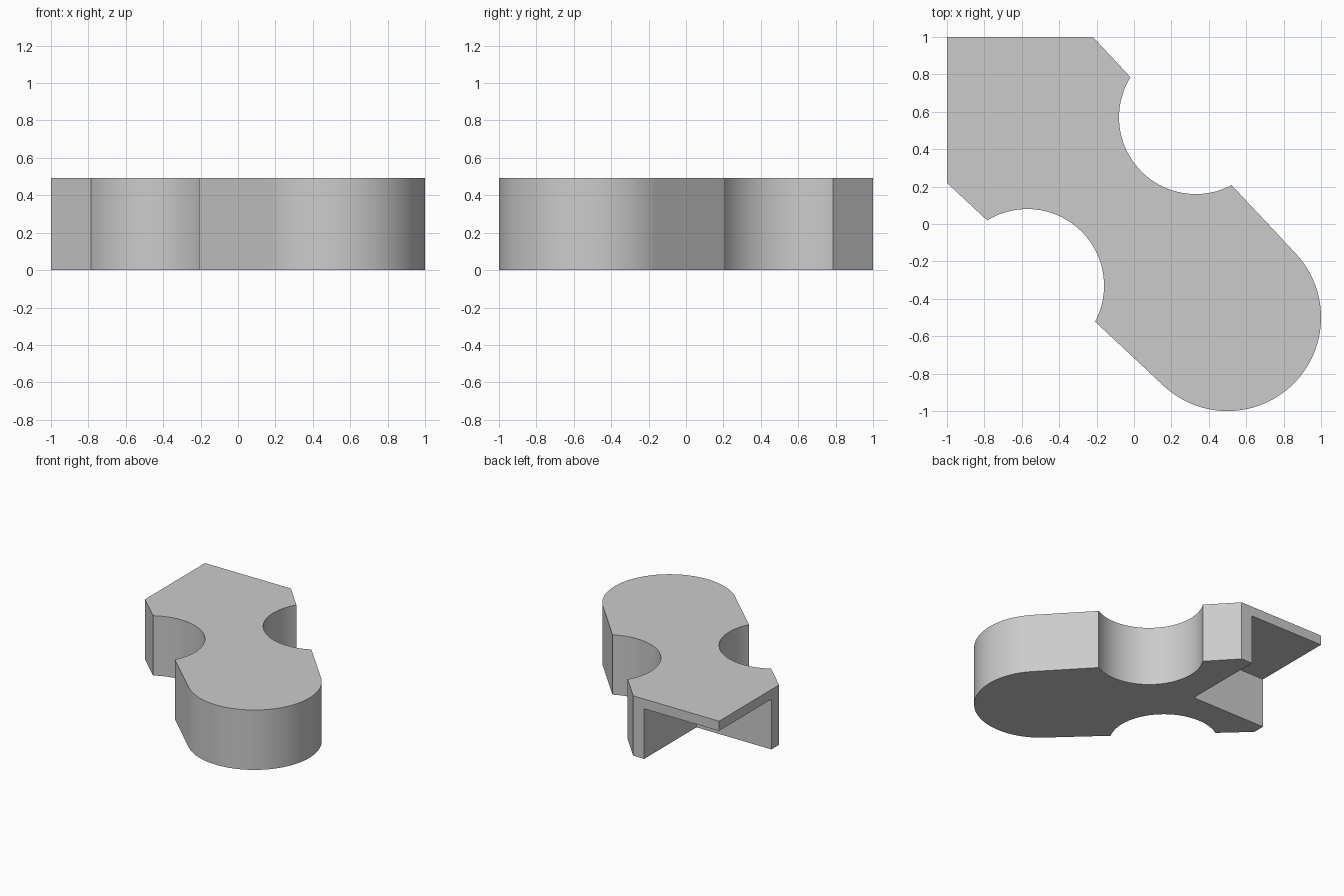
import bpy
import bmesh
import math
from mathutils import Vector

HEIGHT = 0.492
PLATE = 0.08                      # thickness of the overhanging corner plate
END = Vector((0.5, -0.5))         # centre of the rounded end
END_R = 0.5
SHOULDER = Vector((-0.22, 1.0))   # where the tapering side starts
BITE = Vector((0.33, 0.57))       # centre of one side recess
BITE_R = 0.41
NOTCH = 0.32                      # inner corner of the underside notch

old = bpy.data.objects.get("Cube")
if old:
    bpy.data.objects.remove(old, do_unlink=True)

grey = bpy.data.materials.new("plain grey")
grey.use_nodes = True
colour = (0.6, 0.6, 0.6, 1.0)
grey.diffuse_color = colour
grey.node_tree.nodes["Principled BSDF"].inputs["Base Color"].default_value = colour


def flip(p):
    """Mirror a plan point across the long diagonal."""
    return Vector((-p.y, -p.x))


def prism(name, outline, z0, z1):
    """Extrude a plan outline between two heights."""
    bm = bmesh.new()
    face = bm.faces.new([bm.verts.new((p[0], p[1], z0)) for p in outline])
    moved = bmesh.ops.extrude_face_region(bm, geom=[face])["geom"]
    verts = [v for v in moved if isinstance(v, bmesh.types.BMVert)]
    bmesh.ops.translate(bm, verts=verts, vec=(0, 0, z1 - z0))
    bmesh.ops.recalc_face_normals(bm, faces=bm.faces)
    mesh = bpy.data.meshes.new(name)
    bm.to_mesh(mesh)
    bm.free()
    mesh.materials.append(grey)
    obj = bpy.data.objects.new(name, mesh)
    bpy.context.collection.objects.link(obj)
    return obj


def arc(centre, radius, start, end, steps):
    return [centre + radius * Vector((math.cos(a), math.sin(a)))
            for a in (start + (end - start) * i / steps for i in range(steps + 1))]


# Body: square corner tapering tangentially into a rounded end
to_end = END - SHOULDER
side = math.atan2(to_end.y, to_end.x) + math.asin(END_R / to_end.length)
first = side + math.pi / 2
last = -math.pi / 2 - first
outline = [Vector((-1, 1)), SHOULDER]
outline += arc(END, END_R, first, last, 64)
outline += [flip(SHOULDER)]
body = prism("body", outline, 0, HEIGHT)

# Cutters: two round side recesses and the notch under the square corner
cutters = [prism("recess_cutter", arc(c, BITE_R, 0, math.tau, 96)[:-1], -0.1, HEIGHT + 0.1)
           for c in (BITE, flip(BITE))]
square = [(-1.2, NOTCH), (-NOTCH, NOTCH), (-NOTCH, 1.2), (-1.2, 1.2)]
cutters.append(prism("notch_cutter", square, -0.1, HEIGHT - PLATE))

bpy.ops.object.select_all(action='DESELECT')
body.select_set(True)
bpy.context.view_layer.objects.active = body
for cutter in cutters:
    cutter.hide_render = True
    mod = body.modifiers.new("cut", 'BOOLEAN')
    mod.operation = 'DIFFERENCE'
    mod.solver = 'EXACT'
    mod.object = cutter
    bpy.ops.object.modifier_apply(modifier=mod.name)
    bpy.data.objects.remove(cutter, do_unlink=True)

bpy.ops.object.shade_smooth_by_angle(angle=math.radians(20))
